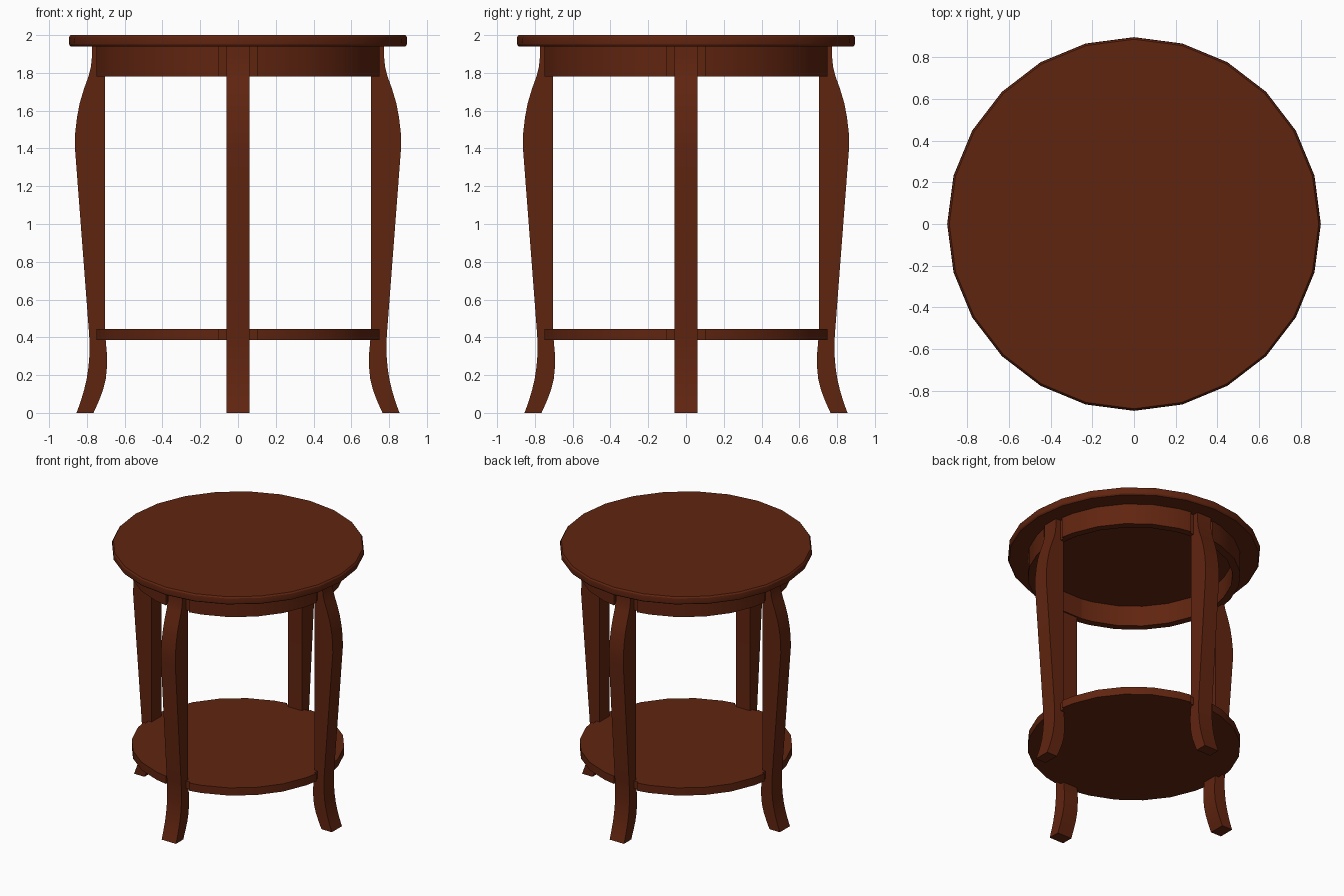
import bpy, bmesh, math

if "Cube" in bpy.data.objects:
    bpy.data.objects.remove(bpy.data.objects["Cube"])

wood = bpy.data.materials.new("dark_red_brown_wood")
wood.diffuse_color = (0.118, 0.0178, 0.005, 1)
wood.use_nodes = True
wood.node_tree.nodes["Principled BSDF"].inputs["Base Color"].default_value = wood.diffuse_color


def make(name, bm):
    bmesh.ops.recalc_face_normals(bm, faces=bm.faces)
    me = bpy.data.meshes.new(name)
    bm.to_mesh(me)
    bm.free()
    me.materials.append(wood)
    ob = bpy.data.objects.new(name, me)
    bpy.context.collection.objects.link(ob)
    return ob


def bridge(bm, a, b):
    n = len(a)
    for i in range(n):
        bm.faces.new((a[i], a[(i + 1) % n], b[(i + 1) % n], b[i]))


def ring(bm, pts, z):
    return [bm.verts.new((x, y, z)) for x, y in pts]


def circle(r, n=24):
    return [(r * math.cos(2 * math.pi * i / n), r * math.sin(2 * math.pi * i / n))
            for i in range(n)]


def notched_outline(r, half, floor):
    """Circle with a shallow flat notch at each of the four legs."""
    a0 = math.asin(half / r)
    angles = [a0] + [math.radians(a) for a in (15, 30, 45, 60, 75)] + [math.pi / 2 - a0]
    quad = [(floor, half)] + [(r * math.cos(a), r * math.sin(a)) for a in angles]
    quad.append((half, floor))
    pts = []
    for k in range(4):
        c, s = round(math.cos(k * math.pi / 2)), round(math.sin(k * math.pi / 2))
        pts += [(x * c - y * s, x * s + y * c) for x, y in quad]
    return pts


# Round table top with softened rim
bm = bmesh.new()
rim = [(0.886, 1.94), (0.894, 1.95), (0.896, 1.97), (0.894, 1.99), (0.886, 2.0)]
rings = [ring(bm, circle(r), z) for r, z in rim]
for a, b in zip(rings, rings[1:]):
    bridge(bm, a, b)
bm.faces.new(rings[0])
bm.faces.new(rings[-1])
make("table_top", bm)

outline = notched_outline(0.755, 0.1, 0.73)

# Lower shelf
bm = bmesh.new()
lo, hi = ring(bm, outline, 0.385), ring(bm, outline, 0.445)
bridge(bm, lo, hi)
bm.faces.new(lo)
bm.faces.new(hi)
make("lower_shelf", bm)

# Hollow apron under the top
inner = [(0.7 * x / math.hypot(x, y), 0.7 * y / math.hypot(x, y)) for x, y in outline]
bm = bmesh.new()
loops = [ring(bm, p, z) for p, z in
         ((outline, 1.78), (outline, 1.94), (inner, 1.94), (inner, 1.78))]
for i in range(4):
    bridge(bm, loops[i], loops[(i + 1) % 4])
make("apron", bm)

# Curved legs: (height, inner distance, outer distance)
leg_profile = [
    (0.0, 0.765, 0.855), (0.06, 0.738, 0.833), (0.12, 0.715, 0.815),
    (0.18, 0.700, 0.801), (0.24, 0.694, 0.792), (0.30, 0.693, 0.787),
    (0.38, 0.700, 0.786), (0.44, 0.703, 0.790), (1.40, 0.703, 0.863),
    (1.48, 0.703, 0.862), (1.56, 0.703, 0.853), (1.64, 0.703, 0.838),
    (1.72, 0.703, 0.814), (1.78, 0.703, 0.792), (1.83, 0.703, 0.779),
    (1.88, 0.703, 0.774), (1.94, 0.703, 0.774)]
for k, side in enumerate(("right", "back", "left", "front")):
    bm = bmesh.new()
    secs = [ring(bm, [(a, -0.062), (b, -0.062), (b, 0.062), (a, 0.062)], z)
            for z, a, b in leg_profile]
    for a, b in zip(secs, secs[1:]):
        bridge(bm, a, b)
    bm.faces.new(secs[0])
    bm.faces.new(secs[-1])
    make(side + "_leg", bm).rotation_euler.z = k * math.pi / 2

# Smooth curved sides, keep corners crisp
for ob in bpy.context.collection.objects:
    ob.select_set(True)
    bpy.context.view_layer.objects.active = ob
bpy.ops.object.shade_smooth_by_angle(angle=math.radians(30))
